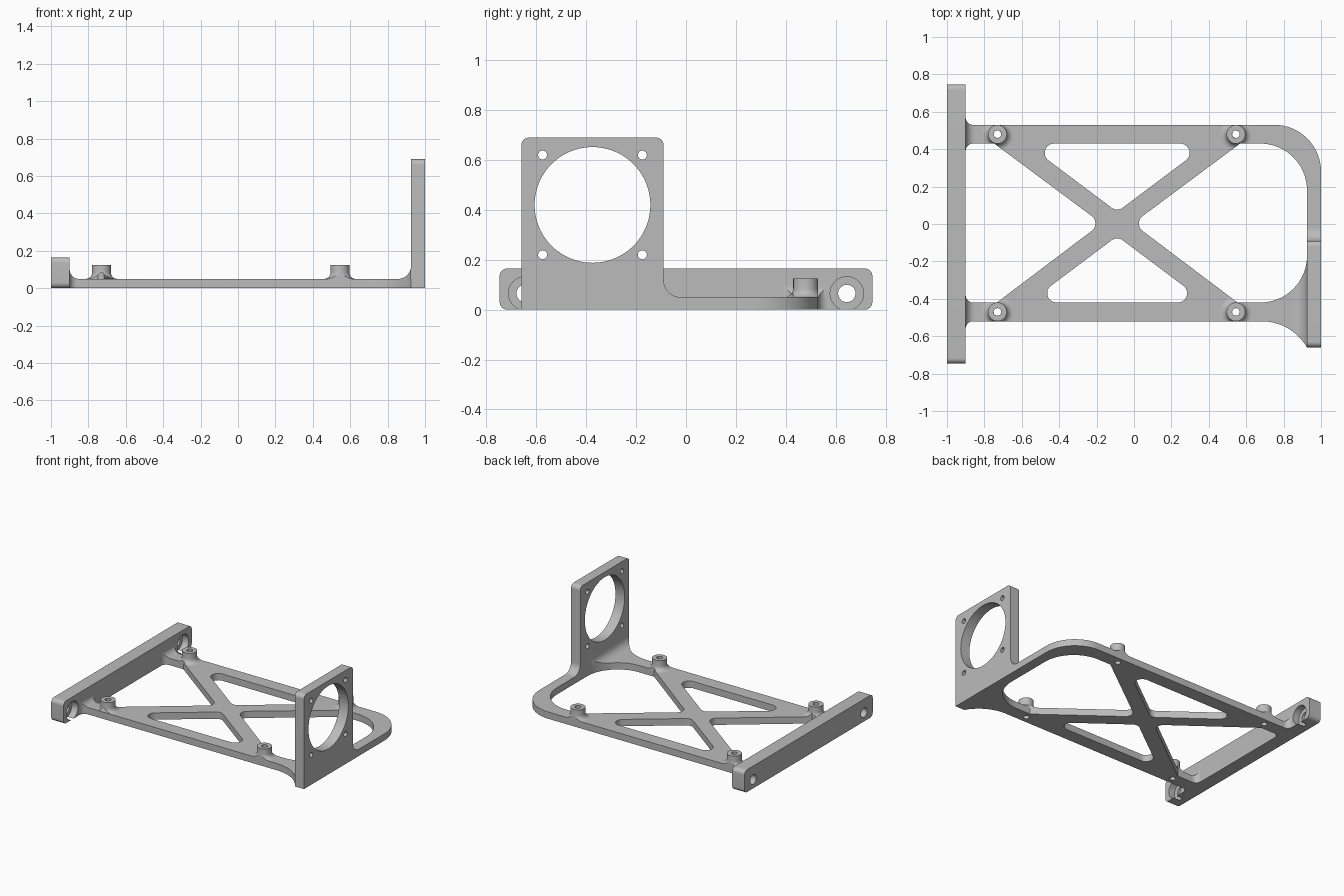
import bpy, bmesh, math
from mathutils import Vector

if "Cube" in bpy.data.objects:
    bpy.data.objects.remove(bpy.data.objects["Cube"], do_unlink=True)

grey = bpy.data.materials.new("plain grey")
grey.use_nodes = True
GREY = (0.5, 0.5, 0.5, 1)
grey.diffuse_color = GREY
grey.node_tree.nodes["Principled BSDF"].inputs["Base Color"].default_value = GREY


def rounded(corners):
    """Outline from (u, v, radius) corners."""
    out = []
    for i, (u, v, r) in enumerate(corners):
        p = Vector((u, v))
        if r == 0:
            out.append(p)
            continue
        a = (Vector(corners[i - 1][:2]) - p).normalized()
        b = (Vector(corners[(i + 1) % len(corners)][:2]) - p).normalized()
        half = a.angle(b) / 2
        c = p + (a + b).normalized() * r / math.sin(half)
        s, e = p + a * r / math.tan(half) - c, p + b * r / math.tan(half) - c
        sweep = math.atan2(s.x * e.y - s.y * e.x, s.dot(e))
        steps = max(4, round(abs(sweep) * 10))
        start = math.atan2(s.y, s.x)
        for k in range(steps + 1):
            t = start + sweep * k / steps
            out.append(c + r * Vector((math.cos(t), math.sin(t))))
    return [p for i, p in enumerate(out) if (p - out[i - 1]).length > 1e-4]


def circle(u, v, r, n=32):
    return [Vector((u + r * math.cos(math.tau * k / n), v + r * math.sin(math.tau * k / n)))
            for k in range(n)]


def add_object(name, mesh):
    ob = bpy.data.objects.new(name, mesh)
    bpy.context.collection.objects.link(ob)
    mesh.materials.clear()
    mesh.materials.append(grey)
    return ob


def evaluated_mesh(ob):
    dg = bpy.context.evaluated_depsgraph_get()
    return bpy.data.meshes.new_from_object(ob.evaluated_get(dg))


def prism(name, loops, lo, hi, axes="xyz"):
    """Extrude an outline with holes from lo to hi along the last axis."""
    cu = bpy.data.curves.new(name, "CURVE")
    cu.dimensions, cu.fill_mode, cu.extrude = "2D", "BOTH", (hi - lo) / 2
    for loop in loops:
        sp = cu.splines.new("POLY")
        sp.points.add(len(loop) - 1)
        for pt, p in zip(sp.points, loop):
            pt.co = (p.x, p.y, 0, 1)
        sp.use_cyclic_u = True
    tmp = bpy.data.objects.new(name + " curve", cu)
    bpy.context.collection.objects.link(tmp)
    mesh = evaluated_mesh(tmp)
    bpy.data.objects.remove(tmp, do_unlink=True)
    bm = bmesh.new()
    bm.from_mesh(mesh)
    order = ["xyz".index(a) for a in axes]
    for vert in bm.verts:
        local = (vert.co.x, vert.co.y, vert.co.z + (lo + hi) / 2)
        for axis, value in zip(order, local):
            vert.co[axis] = value
    bmesh.ops.remove_doubles(bm, verts=bm.verts, dist=1e-5)
    bmesh.ops.recalc_face_normals(bm, faces=bm.faces)
    bm.to_mesh(mesh)
    bm.free()
    return add_object(name, mesh)


def boolean(ob, cutter, operation):
    mod = ob.modifiers.new("cut", "BOOLEAN")
    mod.operation, mod.object, mod.solver = operation, cutter, "EXACT"
    mesh = evaluated_mesh(ob)
    ob.modifiers.clear()
    ob.data = mesh


parts = []
T = 0.05                     # floor thickness
BACK, FRONT = 0.43, -0.42    # inner edges of the side rails
MID_X, SLOPE = -0.09, 0.749  # centre and slope of the cross braces
SIDE, TIP = 0.083, 0.065     # brace crossing half sizes
posts = [(x, y) for x in (-0.73, 0.545) for y in (0.48, -0.47)]

# Floor frame with two end openings and two triangular openings
outline = rounded([(-0.96, 0.57, 0), (-0.9, 0.57, 0), (-0.9, 0.53, 0.04), (1, 0.53, 0.25),
                   (1, -0.66, 0), (0.925, -0.66, 0), (0.843, -0.52, 0.28),
                   (-0.9, -0.52, 0.04), (-0.9, -0.57, 0), (-0.96, -0.57, 0)])
openings = []
for sign, end, radius in ((-1, -0.9, 0.04), (1, 0.925, 0.25)):
    tip = MID_X + sign * SIDE
    openings.append(rounded([(end, BACK, radius), (end, FRONT, radius),
                             (tip + sign * -FRONT / SLOPE, FRONT, 0), (tip, 0.003, 0.05),
                             (tip + sign * BACK / SLOPE, BACK, 0)]))
for sign, rail in ((1, BACK), (-1, FRONT)):
    reach = (abs(rail) - TIP) / SLOPE
    openings.append(rounded([(MID_X - reach, rail, 0.05), (MID_X + reach, rail, 0.05),
                             (MID_X, sign * TIP, 0.05)]))
drills = [circle(x, y, 0.02, 24) for x, y in posts]
parts.append(prism("floor_frame", [outline] + openings + drills, 0, T))

# Helper that trims fillets to the floor shape
footprint = prism("footprint_helper", [outline] + openings, 0.01, 0.4)

# Mounting bar with counterbored end holes
bar = prism("mounting_bar",
            [rounded([(y, z, 0.03) for y, z in ((-0.747, 0), (0.747, 0), (0.747, 0.165), (-0.747, 0.165))])]
            + [circle(y, 0.065, 0.035) for y in (-0.645, 0.645)], -1, -0.9, "yzx")
for y in (-0.645, 0.645):
    bore = prism("bore_helper", [circle(y, 0.065, 0.067, 48)], -0.95, -0.85, "yzx")
    boolean(bar, bore, "DIFFERENCE")
    bpy.data.objects.remove(bore, do_unlink=True)
parts.append(bar)

# Upright fan plate
wall = rounded([(-0.66, 0, 0), (-0.02, 0, 0), (-0.02, T, 0), (-0.09, T, 0.07),
                (-0.09, 0.69, 0.03), (-0.66, 0.69, 0.03)])
screw_holes = [circle(y, z, 0.018, 24) for y in (-0.575, -0.175) for z in (0.22, 0.62)]
parts.append(prism("fan_plate", [wall, circle(-0.375, 0.42, 0.232, 96)] + screw_holes,
                   0.925, 1, "yzx"))


# Fillets where the floor meets the bar and the fan plate
def fillet(name, x, side, r, y0, y1):
    inside, foot = x - side * 0.015, x + side * r
    ob = prism(name, [rounded([(inside, 0.03, 0), (inside, T + r, 0), (x, T + r, 0), (x, T, r),
                               (foot, T, 0), (foot, 0.03, 0)])], y0, y1, "xzy")
    boolean(ob, footprint, "INTERSECT")
    parts.append(ob)


fillet("bar_fillet", -0.9, 1, 0.05, -0.565, 0.565)
fillet("fan_plate_fillet", 0.925, -1, 0.07, -0.655, -0.09)

# Standoffs with flared feet
profile = [(0.02, 0.04), (0.02, 0.125), (0.05, 0.125)]
for k in range(7):
    t = math.pi / 2 * k / 6
    profile.append((0.085 - 0.035 * math.cos(t), T + 0.035 - 0.035 * math.sin(t)))
profile.append((0.085, 0.04))
for i, (x, y) in enumerate(posts):
    bm = bmesh.new()
    verts = [bm.verts.new((r, 0, z)) for r, z in profile]
    edges = [bm.edges.new((verts[j - 1], verts[j])) for j in range(len(verts))]
    bmesh.ops.spin(bm, geom=verts + edges, cent=(0, 0, 0), axis=(0, 0, 1),
                   angle=math.tau, steps=48, use_merge=True)
    bmesh.ops.remove_doubles(bm, verts=bm.verts, dist=1e-5)
    bmesh.ops.translate(bm, verts=bm.verts, vec=(x, y, 0))
    bmesh.ops.recalc_face_normals(bm, faces=bm.faces)
    mesh = bpy.data.meshes.new("standoff")
    bm.to_mesh(mesh)
    bm.free()
    post = add_object("standoff_%d" % (i + 1), mesh)
    boolean(post, footprint, "INTERSECT")
    parts.append(post)

bpy.data.objects.remove(footprint, do_unlink=True)

# Smooth the curved faces and keep the edges crisp
bpy.ops.object.select_all(action="DESELECT")
for ob in parts:
    ob.select_set(True)
bpy.context.view_layer.objects.active = parts[0]
bpy.ops.object.shade_smooth_by_angle()
